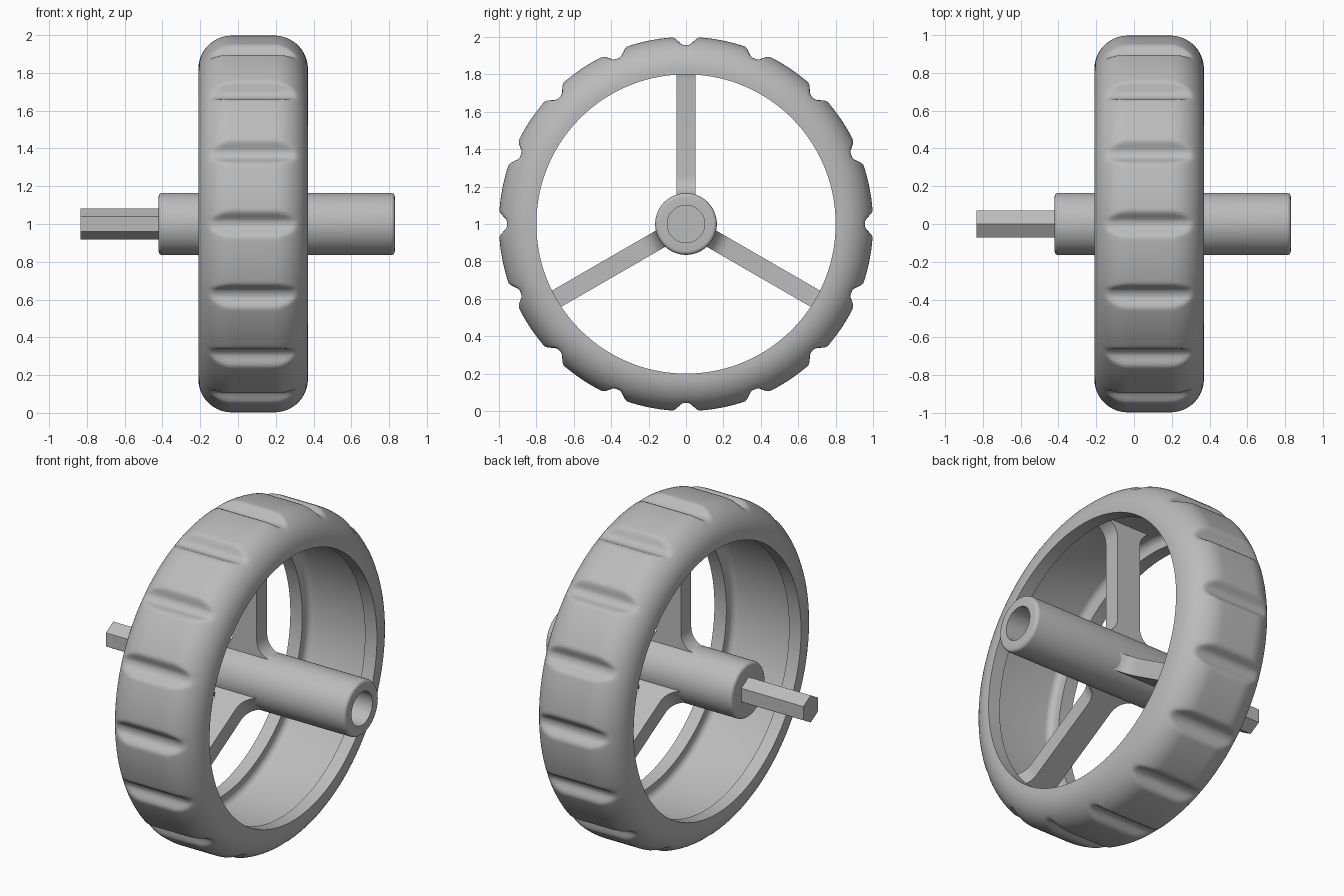
import bpy
import bmesh
from math import sin, cos, pi, hypot
from mathutils import Matrix

cube = bpy.data.objects.get("Cube")
if cube:
    bpy.data.objects.remove(cube, do_unlink=True)

grey = bpy.data.materials.new("grey plastic")
grey.use_nodes = True
COLOUR = (0.5, 0.5, 0.5, 1)
grey.diffuse_color = COLOUR
grey.node_tree.nodes["Principled BSDF"].inputs["Base Color"].default_value = COLOUR

AXLE_Z = 1.0
MID_X = 0.08       # middle plane of the wheel
TREADS = 16


def finish(name, bm, angle=0.6):
    """Turn a bmesh into a shaded object with its axle on the wheel centre."""
    bmesh.ops.recalc_face_normals(bm, faces=bm.faces)
    mesh = bpy.data.meshes.new(name)
    bm.to_mesh(mesh)
    bm.free()
    mesh.materials.append(grey)
    obj = bpy.data.objects.new(name, mesh)
    obj.location.z = AXLE_Z
    bpy.context.collection.objects.link(obj)
    bpy.ops.object.select_all(action="DESELECT")
    obj.select_set(True)
    bpy.context.view_layer.objects.active = obj
    bpy.ops.object.shade_smooth_by_angle(angle=angle)
    return obj


def arc(cx, cr, radius, start, end, steps=8):
    """Arc points (x, r); angles in quarter turns."""
    angles = [(start + (end - start) * i / steps) * pi / 2 for i in range(steps + 1)]
    return [(cx + radius * cos(a), cr + radius * sin(a)) for a in angles]


def lathe(bm, profile, steps, shape=lambda r, a: r, closed=False):
    """Spin (x, r) points around the x axis; a zero radius end closes to a point."""
    rings = []
    for x, r in profile:
        ring = []
        for i in range(steps):
            a = 2 * pi * i / steps
            rad = shape(r, a)
            ring.append(bm.verts.new((x, rad * sin(a), rad * cos(a))))
        rings.append(ring)
    pairs = list(zip(rings, rings[1:]))
    if closed:
        pairs.append((rings[-1], rings[0]))
    for low, high in pairs:
        for i in range(steps):
            j = (i + 1) % steps
            bm.faces.new((low[i], low[j], high[j], high[i]))
    if not closed:
        bm.faces.new(rings[0])
        bm.faces.new(rings[-1])


def mirrored(half):
    """Mirror a half profile, given as offsets from the middle plane."""
    return ([(MID_X + x, r) for x, r in half]
            + [(MID_X - x, r) for x, r in reversed(half) if x > 1e-6])


# Tyre: rounded section with rolled lips, a wide inner channel and cross grooves
def groove(r, a):
    pitch = 2 * pi / TREADS
    off = abs((a + pitch / 2) % pitch - pitch / 2)
    t = min(max((off - 0.012) / 0.062, 0), 1)
    limit = 1 - 0.042 * (1 - t * t * (3 - 2 * t))
    if limit > 0.9999:
        return r
    # soft minimum gives rounded groove ends
    k = 0.008 * (1 - t)
    return 0.5 * (r + limit - hypot(r - limit, k)) if r > 0.85 else r


WIDTH = 0.29
half = [(0, 1), (0.05, 1)]
half += arc(0.11, 0.82, 0.18, 1, 0, 18)
half += [(WIDTH, 0.80), (0.21, 0.80), (0.21, 0.83)]
half += arc(0.17, 0.83, 0.04, 0, 1)
half += [(0, 0.87)]
right_side = [(MID_X + x, r) for x, r in half]
left_side = [(MID_X - x, r) for x, r in reversed(half[1:-1])]
bm = bmesh.new()
lathe(bm, right_side + left_side, TREADS * 28, groove, closed=True)
finish("tyre", bm)

# Hub: softened tube with a blind socket in its right end
LEFT, RIGHT, RADIUS, SOFT = -0.42, 0.83, 0.165, 0.02
profile = [(LEFT, 0.05)]
profile += arc(LEFT + SOFT, RADIUS - SOFT, SOFT, 2, 1, 5)
profile += arc(RIGHT - SOFT, RADIUS - SOFT, SOFT, 1, 0, 5)
profile += [(RIGHT, 0.10), (RIGHT - 0.42, 0.10)]
bm = bmesh.new()
lathe(bm, profile, 64)
finish("hub", bm)

# Hexagonal shaft with a corner pointing up
bm = bmesh.new()
lathe(bm, [(-0.835, 0.082), (-0.40, 0.082)], 6)
finish("hex_shaft", bm)

# Spokes: flat webs that flare into the hub and the rim
THICK, FILLET, INNER, OUTER = 0.08, 0.10, 0.155, 0.875
flare = [(THICK + FILLET, INNER - 0.02)]
flare += arc(THICK + FILLET, INNER + FILLET, FILLET, 3, 2)
flare += arc(THICK + FILLET, OUTER - FILLET, FILLET, 2, 1)
for n, name in enumerate(("top_spoke", "back_spoke", "front_spoke")):
    bm = bmesh.new()
    verts = [bm.verts.new((x, -0.05, r)) for x, r in mirrored(flare)]
    face = bm.faces.new(verts)
    grown = bmesh.ops.extrude_face_region(bm, geom=[face])["geom"]
    moved = [g for g in grown if isinstance(g, bmesh.types.BMVert)]
    bmesh.ops.translate(bm, verts=moved, vec=(0, 0.10, 0))
    turn = Matrix.Rotation(-2 * pi * n / 3, 4, "X")
    bmesh.ops.transform(bm, matrix=turn, verts=bm.verts)
    finish(name, bm)
